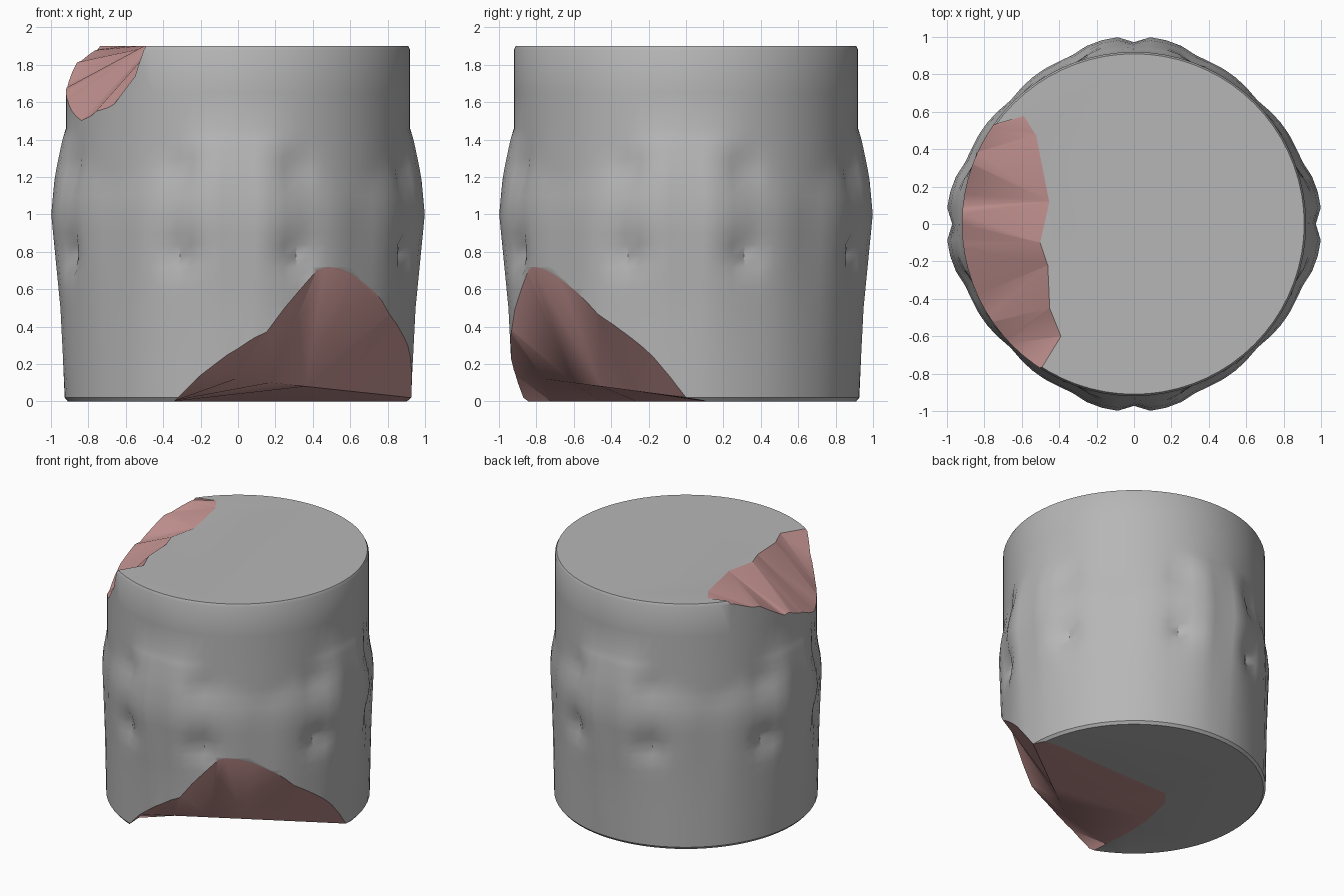
import bpy, bmesh, math
from mathutils import Vector

if "Cube" in bpy.data.objects:
    bpy.data.objects.remove(bpy.data.objects["Cube"])


def material(name, rgb):
    m = bpy.data.materials.new(name)
    m.diffuse_color = (*rgb, 1)
    m.use_nodes = True
    m.node_tree.nodes["Principled BSDF"].inputs["Base Color"].default_value = m.diffuse_color
    return m


grey = material("worn_stone", (.47, .47, .47))
pink = material("broken_stone", (.58, .31, .30))


def lerp(table, t):
    for (a, va), (b, vb) in zip(table, table[1:]):
        if t <= b:
            return va + (vb - va) * (t - a) / (b - a)
    return table[-1][1]


def make(name, bm, slot):
    bmesh.ops.recalc_face_normals(bm, faces=bm.faces[:])
    me = bpy.data.meshes.new(name)
    for m in (grey, pink):
        me.materials.append(m)
    for f in bm.faces:
        f.material_index = slot
    bm.to_mesh(me)
    bm.free()
    ob = bpy.data.objects.new(name, me)
    bpy.context.collection.objects.link(ob)
    return ob


# Worn drum: plain radius by height plus a relief repeated on four sides
BASE = [(0, .91), (.02, .925), (.5, .925), (1.45, .92), (1.88, .92), (1.9, .91)]
SWELL = [(0, 0), (.03, .05), (.5, .35), (1.0, 1), (1.2, .78), (1.4, .28), (1.46, 0), (1.9, 0)]
RELIEF = [(0, .05), (5, .08), (13, .072), (21, .035), (33, .035), (45, .012)]
DENTS = [(19, .79, .05), (19, 1.24, .035)]  # angle, height, depth


def radius(deg, z):
    phi = abs((deg + 45) % 90 - 45)
    lift = max(0, phi - 14) * .012 if z > 1 else 0  # swelling ends lower off the axes
    r = lerp(BASE, z) + lerp(SWELL, z + lift * min(1, (z - 1) * 5)) * lerp(RELIEF, phi)
    for a, h, d in DENTS:
        r -= d * math.exp(-((phi - a) / 4.5) ** 2 - ((z - h) / .1) ** 2)
    return r


N = 72
heights = [0, .02, .25, .5, .6, .66, .72, .78, .84, .9, 1.0, 1.1, 1.18, 1.24, 1.3,
           1.36, 1.41, 1.46, 1.65, 1.88, 1.9]
bm = bmesh.new()
rings = []
for z in heights:
    ring = []
    for i in range(N):
        d = i * 360 / N
        r, a = radius(d, z), math.radians(d)
        ring.append(bm.verts.new((r * math.cos(a), r * math.sin(a), z)))
    rings.append(ring)
for lo, hi in zip(rings, rings[1:]):
    for i in range(N):
        j = (i + 1) % N
        bm.faces.new((lo[i], lo[j], hi[j], hi[i]))
bm.faces.new(rings[0][::-1])
bm.faces.new(rings[-1])
drum = make("stone_drum", bm, 0)


# Cutter: a strip of cross-sections, closed by the same strip moved to z_far
def chip(name, columns, z_far):
    bm = bmesh.new()
    loops = []
    for col in columns:
        pts = [Vector(p) for p in col]
        out = Vector((pts[-1].x, pts[-1].y, 0)).normalized()
        run = pts[-1] - pts[-2]
        pts[-1] = pts[-1] + run * .25 + out * (.08 if run.length < .12 else 0)
        far = [Vector((p.x, p.y, z_far)) for p in (pts[-1], pts[0])]
        loops.append([bm.verts.new(p) for p in pts + far])
    for a, b in zip(loops, loops[1:]):
        for i in range(len(a)):
            j = (i + 1) % len(a)
            bm.faces.new((a[i], a[j], b[j], b[i]))
    bm.faces.new(loops[0][::-1])
    bm.faces.new(loops[-1])
    bmesh.ops.triangulate(bm, faces=bm.faces[:])
    cutter = make(name, bm, 1)
    cutter.hide_render = True
    mod = drum.modifiers.new(name, 'BOOLEAN')
    mod.operation = 'DIFFERENCE'
    mod.solver = 'EXACT'
    mod.object = cutter
    return cutter


# Broken top edge on the left: inner rim points, then wall points
top = [((-.58, .58), (-.75, .53, 1.88)), ((-.52, .48), (-.84, .38, 1.82)),
       ((-.45, .12), (-.92, .10, 1.67)), ((-.50, -.10), (-.92, -.10, 1.61)),
       ((-.46, -.22), (-.84, -.38, 1.50)), ((-.45, -.45), (-.76, -.52, 1.55)),
       ((-.39, -.60), (-.67, -.64, 1.58)), ((-.50, -.78), (-.56, -.76, 1.75))]
cutters = [chip("top_chip_cutter", [((x, y, 1.901), w) for (x, y), w in top], 2.2)]

# Broken bottom corner at front right: underside, fold line, wall
A, C = Vector((-.2, -.91, .14)), Vector((.925, 0, .02))
under = [(-.35, -.72), (-.37, -.45), (-.36, -.26), (-.30, 0), (-.22, .1), (.3, .11), (.75, .13)]
wall = [(-.2, -.91, .14), (.12, -.93, .35), (.42, -.84, .695), (.64, -.69, .68),
        (.82, -.44, .44), (.91, -.17, .22), (.93, 0, .03)]
cols = [((-.34, -.86, -.001), (-.335, -.88, .005), (-.34, -.9, .01))]
for i, (u, w) in enumerate(zip(under, wall)):
    cols.append(((*u, -.001), A.lerp(C, i / 6), w))
cols.append(((.88, .12, -.001), (.91, .1, .003), (.95, .1, .005)))
cutters.append(chip("bottom_chip_cutter", cols, -.3))

# Apply the cuts and smooth
bpy.context.view_layer.objects.active = drum
drum.select_set(True)
for m in list(drum.modifiers):
    bpy.ops.object.modifier_apply(modifier=m.name)
for c in cutters:
    bpy.data.objects.remove(c, do_unlink=True)
bpy.ops.object.shade_smooth_by_angle(angle=math.radians(34))
